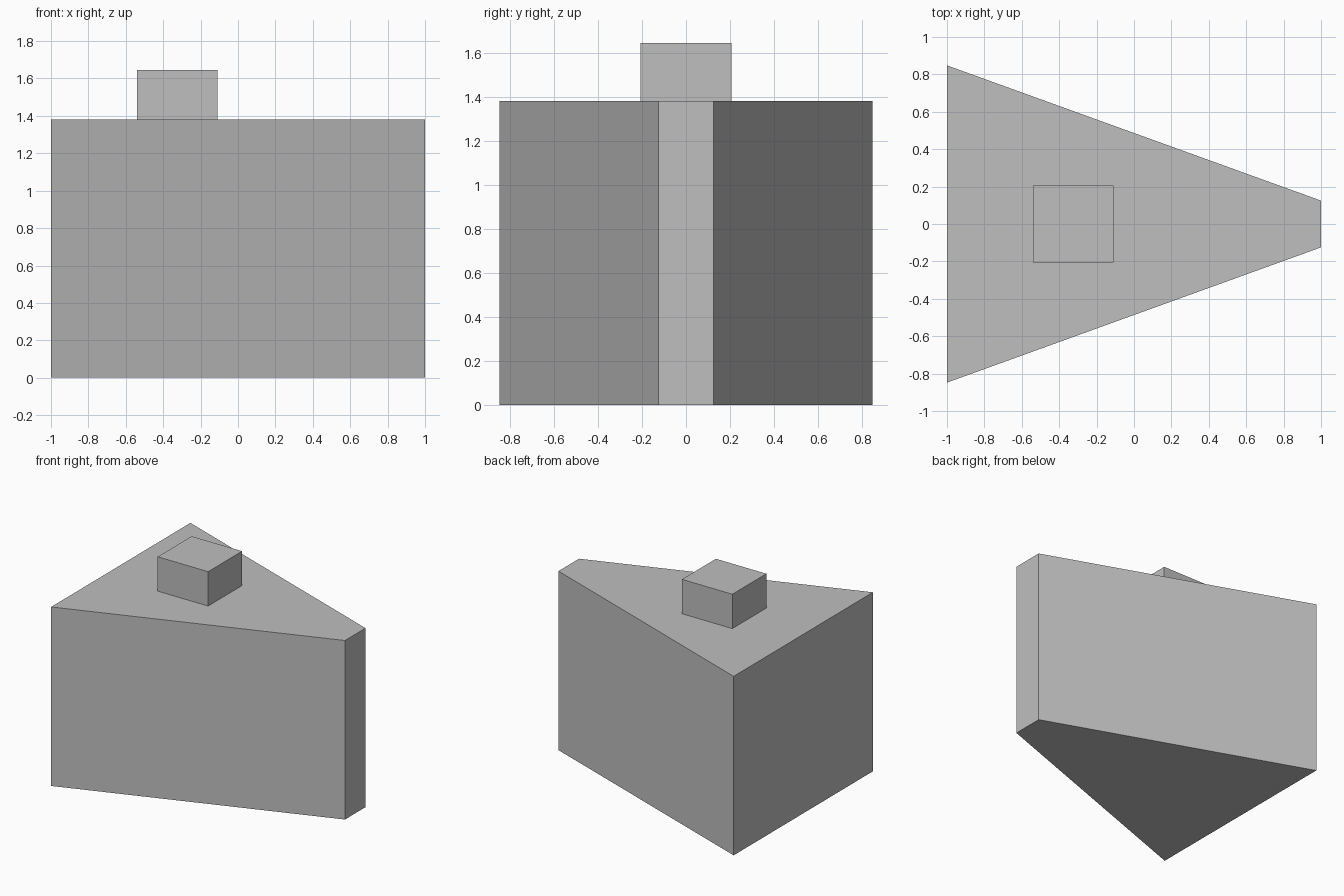
import bpy
import bmesh

cube = bpy.data.objects.get("Cube")
if cube:
    bpy.data.objects.remove(cube, do_unlink=True)

# Single plain grey
grey = bpy.data.materials.new("plain grey")
grey.use_nodes = True
COLOUR = (0.52, 0.52, 0.52, 1)
grey.diffuse_color = COLOUR
for node in grey.node_tree.nodes:
    if node.type == 'BSDF_PRINCIPLED':
        node.inputs["Base Color"].default_value = COLOUR


def prism(name, outline, bottom, top):
    """Extrude a flat outline upwards into a closed solid."""
    bm = bmesh.new()
    base = bm.faces.new([bm.verts.new((x, y, bottom)) for x, y in outline])
    result = bmesh.ops.extrude_face_region(bm, geom=[base], use_keep_orig=True)
    for v in result["geom"]:
        if isinstance(v, bmesh.types.BMVert):
            v.co.z = top
    bmesh.ops.recalc_face_normals(bm, faces=bm.faces)
    mesh = bpy.data.meshes.new(name)
    bm.to_mesh(mesh)
    bm.free()
    mesh.materials.append(grey)
    obj = bpy.data.objects.new(name, mesh)
    bpy.context.collection.objects.link(obj)
    return obj


def tapered(x0, half0, x1, half1):
    """Symmetric four-sided outline, from half-width half0 to half1."""
    return [(x0, -half0), (x1, -half1), (x1, half1), (x0, half0)]


BODY_TOP = 1.38

# Wedge body, wide at one end with a blunt narrow tip
prism("wedge_body", tapered(-1, 0.848, 1, 0.125), 0, BODY_TOP)

# Square block resting on top
prism("top_block", tapered(-0.54, 0.207, -0.11, 0.207), BODY_TOP, 1.645)
